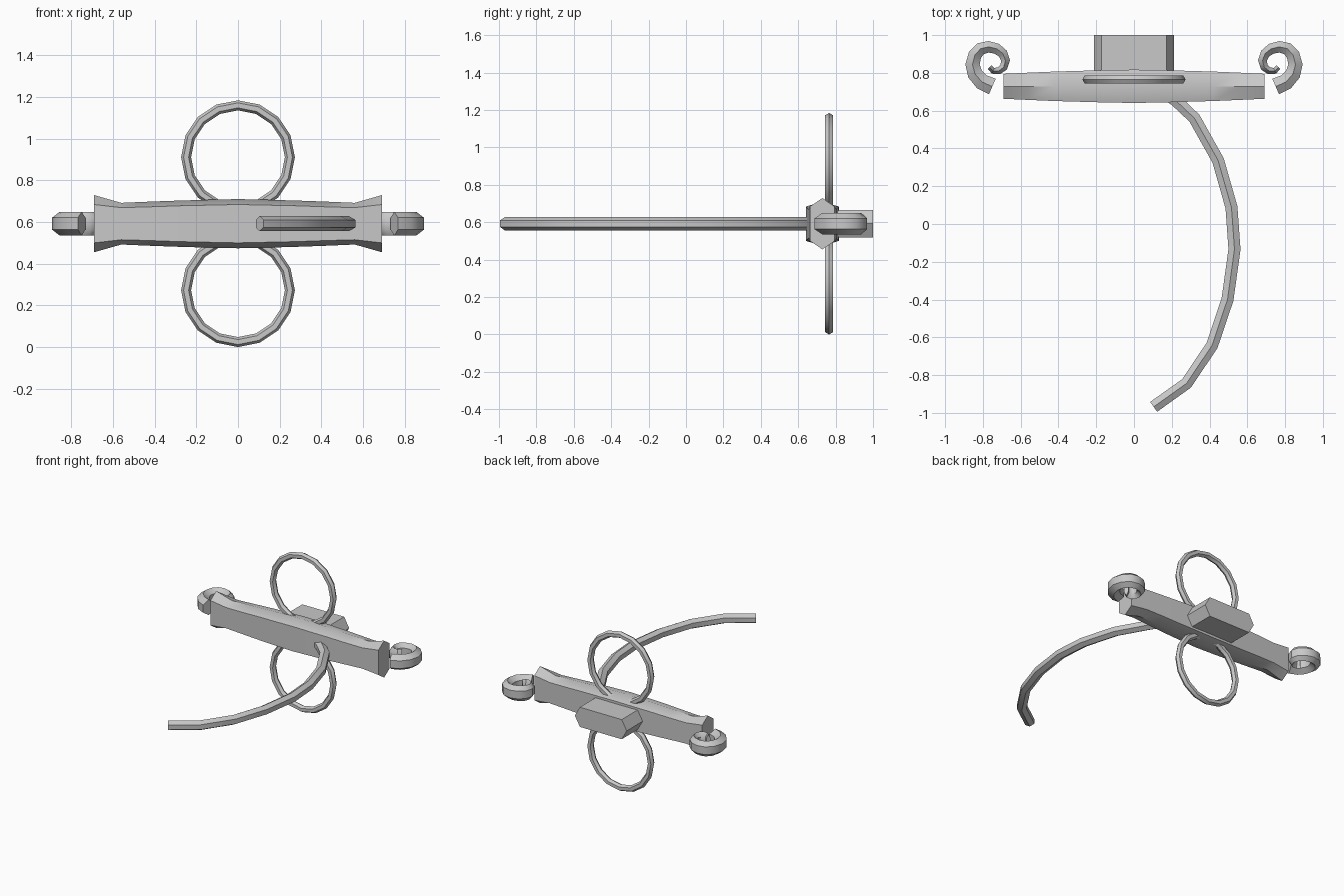
import bpy, math
from mathutils import Vector

if "Cube" in bpy.data.objects:
    bpy.data.objects.remove(bpy.data.objects["Cube"])

ZC = 0.592  # height of the hilt's centre line
steel = bpy.data.materials.new("grey_steel")
steel.diffuse_color = (0.58, 0.58, 0.58, 1)
steel.use_nodes = True
steel.node_tree.nodes["Principled BSDF"].inputs["Base Color"].default_value = steel.diffuse_color


def finish(ob, angle=35):
    ob.data.materials.append(steel)
    bpy.ops.object.select_all(action='DESELECT')
    ob.select_set(True)
    bpy.context.view_layer.objects.active = ob
    bpy.ops.object.mode_set(mode='EDIT')
    bpy.ops.mesh.select_all(action='SELECT')
    bpy.ops.mesh.normals_make_consistent(inside=False)
    bpy.ops.object.mode_set(mode='OBJECT')
    bpy.ops.object.shade_smooth_by_angle(angle=math.radians(angle))


def loft(name, rings):
    """Skin a list of equal-length rings and cap both ends."""
    n = len(rings[0])
    faces = [(i * n + j, i * n + (j + 1) % n, (i + 1) * n + (j + 1) % n, (i + 1) * n + j)
             for i in range(len(rings) - 1) for j in range(n)]
    last = (len(rings) - 1) * n
    faces += [tuple(range(n))[::-1], tuple(range(last, last + n))]
    me = bpy.data.meshes.new(name)
    me.from_pydata([p for r in rings for p in r], [], faces)
    ob = bpy.data.objects.new(name, me)
    bpy.context.collection.objects.link(ob)
    finish(ob)


def hexagon(half_width, half_height, shoulder=0.5):
    """Hexagon with ridges at top and bottom."""
    w, h, s = half_width, half_height, half_height * shoulder
    return [(0, h), (w, s), (w, -s), (0, -h), (-w, -s), (-w, s)]


def sweep(name, path, width, height, mirror=1):
    """Sweep a hexagon along a flat path, tapering from width[0] to width[1]."""
    pts = [Vector(p) for p in path]
    rings = []
    for i, p in enumerate(pts):
        t = (pts[min(i + 1, len(pts) - 1)] - pts[max(i - 1, 0)]).normalized()
        f = i / (len(pts) - 1)
        w = width[0] + (width[1] - width[0]) * f
        rings.append([(mirror * (p.x - t.y * u), p.y + t.x * u, ZC + v)
                      for u, v in hexagon(w, height)])
    loft(name, rings)


# Crossguard: swelling hexagonal bar with flared ends (x, half depth, half height, shoulder height)
half = [(0.69, 0.066, 0.137, 0.092), (0.56, 0.072, 0.100, 0.077), (0.42, 0.078, 0.106, 0.081),
        (0.28, 0.082, 0.111, 0.086), (0.14, 0.086, 0.115, 0.089)]
stations = [(-x, d, h, s) for x, d, h, s in half] + [(0, 0.088, 0.118, 0.092)] + half[::-1]
loft("crossguard", [[(x, 0.729 + u, ZC + v) for u, v in hexagon(d, h, s / h)]
                    for x, d, h, s in stations])

# Blade collar: flattened hexagonal block behind the guard
collar = [(-0.213, 0), (-0.172, 0.073), (0.172, 0.073), (0.213, 0), (0.172, -0.073), (-0.172, -0.073)]
loft("blade_collar", [[(x, y, ZC + z) for x, z in collar] for y in (0.74, 1.0)])

# Side rings above and below the guard
for name, s in (("upper_ring", 1), ("lower_ring", -1)):
    bpy.ops.mesh.primitive_torus_add(major_segments=16, minor_segments=6,
                                     major_radius=0.249, minor_radius=0.024,
                                     location=(0, 0.765, ZC + s * 0.319),
                                     rotation=(math.pi / 2, 0, 0))
    bpy.context.object.name = name
    finish(bpy.context.object)

# Knuckle bow: curved bar running forward from the guard
sweep("knuckle_bow",
      [(0.104, -0.968), (0.278, -0.844), (0.413, -0.643), (0.495, -0.40), (0.532, -0.134),
       (0.516, 0.088), (0.445, 0.337), (0.32, 0.56), (0.22, 0.655), (0.14, 0.71)],
      (0.032, 0.032), 0.036)

# Scrolls: tapering curls at both ends of the guard
curl = [(0.750, 0.728), (0.805, 0.752), (0.842, 0.795), (0.855, 0.845), (0.842, 0.895),
        (0.812, 0.928), (0.770, 0.938), (0.727, 0.928), (0.694, 0.902), (0.680, 0.865),
        (0.690, 0.830), (0.715, 0.811), (0.745, 0.811), (0.765, 0.830)]
for name, m in (("right_scroll", 1), ("left_scroll", -1)):
    sweep(name, curl, (0.045, 0.014), 0.057, m)
